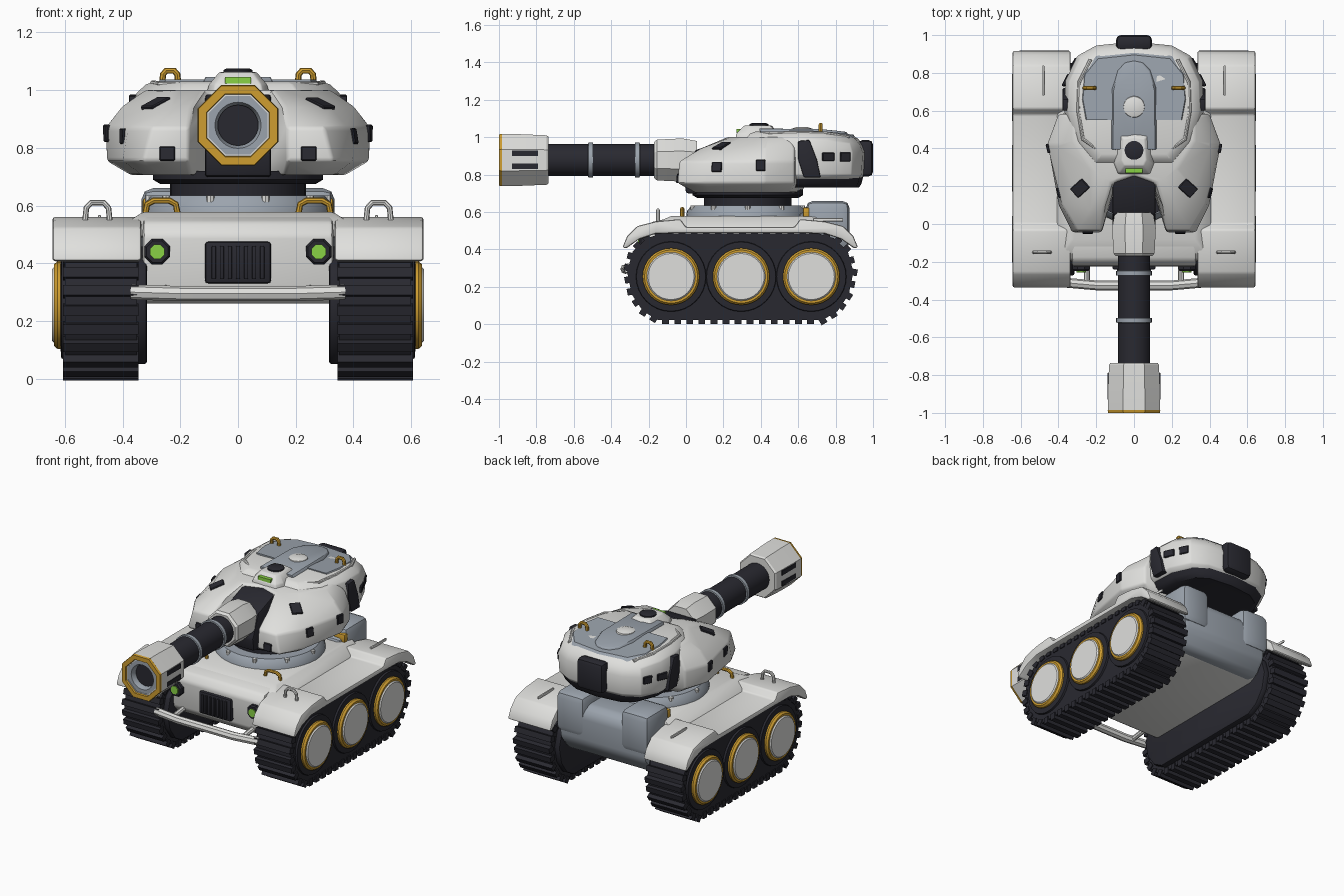
import bpy, bmesh, math
from mathutils import Vector, Matrix

if "Cube" in bpy.data.objects:
    bpy.data.objects.remove(bpy.data.objects["Cube"])

def material(name, r, g, b):
    m = bpy.data.materials.new(name)
    m.diffuse_color = (r, g, b, 1)
    m.use_nodes = True
    m.node_tree.nodes["Principled BSDF"].inputs["Base Color"].default_value = m.diffuse_color
    return m

WHITE = material("white paint", .74, .74, .72)
DARK = material("dark rubber", .022, .022, .030)
GREY = material("blue grey metal", .33, .37, .42)
GOLD = material("golden yellow", .62, .34, .03)
GREEN = material("green light", .25, .65, .06)

def finish(name, bm, mat, bevel=0, segs=2):
    bmesh.ops.recalc_face_normals(bm, faces=bm.faces)
    me = bpy.data.meshes.new(name)
    bm.to_mesh(me)
    bm.free()
    me.materials.append(mat)
    ob = bpy.data.objects.new(name, me)
    bpy.context.collection.objects.link(ob)
    if bevel:
        b = ob.modifiers.new("bevel", 'BEVEL')
        b.width, b.segments, b.limit_method, b.angle_limit = bevel, segs, 'ANGLE', .5
    return ob

def add_box(bm, matrix, size):
    bmesh.ops.create_cube(bm, size=1, matrix=matrix @ Matrix.Diagonal((*size, 1)))

def box(name, lo, hi, mat, bevel=0):
    bm = bmesh.new()
    lo, hi = Vector(lo), Vector(hi)
    add_box(bm, Matrix.Translation((lo + hi) / 2), hi - lo)
    return finish(name, bm, mat, bevel)

def skin(name, rings, mat, bevel=0, closed=False):
    """Joins rings of equal point count with quads, capped or closed into a loop."""
    bm = bmesh.new()
    vs = [[bm.verts.new(p) for p in r] for r in rings]
    n = len(vs[0])
    for k in range(len(vs) if closed else len(vs) - 1):
        a, b = vs[k], vs[(k + 1) % len(vs)]
        for i in range(n):
            j = (i + 1) % n
            bm.faces.new((a[i], a[j], b[j], b[i]))
    if not closed:
        bm.faces.new(vs[0])
        bm.faces.new(vs[-1])
    return finish(name, bm, mat, bevel)

def prism(name, prof, x0, x1, mat, bevel=0):
    return skin(name, [[(x, y, z) for y, z in prof] for x in (x0, x1)], mat, bevel)

def mirrored(half):
    return half + [(-x, y) for x, y in reversed(half) if x > 0]

def loft(name, layers, mat, bevel=0):
    """Layers are (z, half outline); the rear roof slopes gently down."""
    def drop(y, z):
        return z - (max(0, y - .72) * .13 if z > .98 else 0)
    return skin(name, [[(x, y, drop(y, z)) for x, y in mirrored(h)] for z, h in layers], mat, bevel)

def lathe(name, prof, n, centre, axis, mat, closed=False, phase=0):
    c = Vector(centre)
    def put(r, t, a):
        u, v = r * math.cos(a), r * math.sin(a)
        return c + Vector({'X': (t, u, v), 'Y': (u, t, v), 'Z': (u, v, t)}[axis])
    rings = [[put(r, t, phase + i * math.tau / n) for i in range(n)] for r, t in prof]
    return skin(name, rings, mat, closed=closed)

def tube(name, pts, r, mat):
    cu = bpy.data.curves.new(name, 'CURVE')
    cu.dimensions, cu.bevel_depth, cu.bevel_resolution, cu.use_fill_caps = '3D', r, 2, True
    sp = cu.splines.new('POLY')
    sp.points.add(len(pts) - 1)
    for p, q in zip(sp.points, pts):
        p.co = (*q, 1)
    cu.materials.append(mat)
    ob = bpy.data.objects.new(name, cu)
    bpy.context.collection.objects.link(ob)

def hook(name, x, y, z, w, h, r, mat):
    tube(name, [(x + dx * w, y, z + dz * h) for dx, dz in
                ((-.5, 0), (-.45, .7), (-.25, 1), (.25, 1), (.45, .7), (.5, 0))], r, mat)

def plate(name, target, origin, direction, w, h, mat, t=.016):
    """Thin plate laid on the surface that a ray hits."""
    bpy.context.view_layer.update()
    ok, loc, nor, _ = target.ray_cast(Vector(origin), Vector(direction))
    if ok:
        bm = bmesh.new()
        add_box(bm, Matrix.Translation(loc) @ nor.to_track_quat('Z', 'Y').to_matrix().to_4x4(), (w, h, t))
        finish(name, bm, mat, .004, 1)

# Hull, deck and rear engine block
prism("hull", [(-.16, .26), (-.21, .31), (-.225, .50), (-.19, .545), (-.1, .565), (.7, .565), (.8, .30), (.72, .26)],
      -.33, .33, WHITE, .015)
loft("deck", [(.49, [(0, -.2), (.43, -.2), (.43, .7), (0, .7)]), (.53, [(0, -.19), (.40, -.19), (.40, .7), (0, .7)]),
              (.578, [(0, -.08), (.33, -.08), (.33, .7), (0, .7)])], WHITE, .012)
prism("engine_block", [(.6, .265), (.79, .265), (.86, .36), (.865, .55), (.82, .60), (.6, .60)], -.315, .315, GREY, .03)
box("front_grille", (-.115, -.242, .33), (.115, -.2, .475), DARK, .012)
for i in range(7):
    x = -.084 + i * .028
    box("grille_rib", (x - .007, -.252, .345), (x + .007, -.23, .46), DARK, .003)
tube("bumper", [(-.37, -.31, .30), (-.2, -.325, .295), (.2, -.325, .295), (.37, -.31, .30)], .026, WHITE)

# Track loop, mirrored front to back about y = .29
half = [(.44, .022), (.52, .07), (.58, .16), (.605, .28), (.575, .39), (.5, .46), (.42, .485)]
loop = [(.29 + d, z) for d, z in half] + [(.29 - d, z) for d, z in reversed(half)]
inner = [(.29 + (y - .29) * .93, .26 + (z - .26) * .88) for y, z in loop]
lens = [math.dist(loop[i], loop[(i + 1) % len(loop)]) for i in range(len(loop))]
# Fender section, front half mirrored to the rear
fo = [(-.34, .41), (-.315, .47), (-.26, .525), (-.16, .55), (-.03, .562), (.0, .52)]
fi = [(.0, .488), (-.16, .485), (-.25, .455), (-.32, .405)]
fender = fo + [(.58 - y, z) for y, z in reversed(fo)] + [(.58 - y, z) for y, z in reversed(fi)] + fi

for s in (-1, 1):
    prism("track_belt", loop, s * .35, s * .60, DARK)
    prism("track_inner_wall", inner, s * .315, s * .36, DARK, .01)
    bm = bmesh.new()
    N = 46
    for k in range(N):
        d = sum(lens) * k / N
        i = 0
        while d > lens[i]:
            d -= lens[i]
            i += 1
        a, b = Vector(loop[i]), Vector(loop[(i + 1) % len(loop)])
        p, t = a.lerp(b, d / lens[i]), b - a
        add_box(bm, Matrix.Translation((s * .475, p.x, p.y)) @ Matrix.Rotation(math.atan2(t.y, t.x), 4, 'X'),
                (.262, .036, .043))
    finish("track_treads", bm, DARK)
    # Road wheels
    for y in (-.08, .295, .67):
        c = (0, y, .255)
        lathe("wheel_housing", [(.19, s * .59), (.185, s * .612), (.15, s * .615)], 32, c, 'X', DARK)
        lathe("wheel_rim", [(.152, s * .60), (.152, s * .625), (.142, s * .637), (.125, s * .637), (.125, s * .6)],
              32, c, 'X', GOLD, True)
        lathe("wheel_cap", [(.13, s * .6), (.13, s * .638), (.123, s * .645)], 32, c, 'X', WHITE)
    # Fender and its fittings
    prism("fender", fender, s * .335, s * .643, WHITE, .014)
    hook("fender_handle", s * .487, -.15, .55, .085, .06, .010, WHITE)
    box("rear_fender_rib", (s * .48 - .005, .68, .55), (s * .48 + .005, .84, .567), WHITE, .003)
    hook("deck_hook", s * .265, -.02, .575, .11, .042, .011, GOLD)
    # Headlights
    x = s * .28
    o = math.radians(22.5)
    lathe("headlight_box", [(.048, -.2), (.048, -.24), (.04, -.25)], 8, (x, 0, .44), 'Y', DARK, phase=o)
    lathe("headlight", [(.027, -.24), (.027, -.256)], 8, (x, 0, .44), 'Y', GREEN, phase=o)
    tube("bumper_strut", [(s * .25, -.2, .31), (s * .25, -.32, .295)], .016, WHITE)
    # Rear engine pods with yellow latches
    box("engine_pod", (min(s * .13, s * .335), .64, .40), (max(s * .13, s * .335), .875, .66), GREY, .04)
    box("engine_latch", (s * .29 - .04, .625, .57), (s * .29 + .04, .66, .625), GOLD, .008)

# Turret ring
R = (0, .33, 0)
lathe("ring_base", [(.33, .57), (.325, .605), (.30, .635)], 40, R, 'Z', GREY)
lathe("ring_bearing", [(.235, .62), (.235, .69)], 40, R, 'Z', DARK)
lathe("ring_collar", [(.27, .675), (.295, .69), (.295, .72)], 40, R, 'Z', DARK)
for k in range(10):
    a = k * math.tau / 10
    lathe("ring_bolt", [(.014, .62), (.014, .642)], 8, (.308 * math.cos(a), .33 + .308 * math.sin(a), -.008), 'Z', WHITE)

# Turret front with two cheeks around the gun
cheeks = loft("turret_cheeks", [
    (.705, [(0, .2), (.10, .17), (.16, .05), (.27, .05), (.33, .14), (.37, .40), (.33, .56), (0, .62)]),
    (.755, [(0, .2), (.11, .17), (.17, -.045), (.33, -.045), (.40, .10), (.455, .42), (.40, .58), (0, .64)]),
    (.87, [(0, .2), (.11, .18), (.17, -.035), (.30, -.035), (.38, .10), (.46, .42), (.40, .58), (0, .64)]),
    (.94, [(0, .24), (.10, .2), (.16, .08), (.23, .08), (.32, .18), (.405, .42), (.37, .58), (0, .64)]),
    (1.0, [(0, .26), (.09, .23), (.12, .22), (.16, .24), (.23, .30), (.32, .44), (.32, .56), (0, .6)])], WHITE, .012)

# Turret rear pod
outline = [(0, .3), (.22, .3), (.32, .42), (.37, .6), (.362, .76), (.30, .89), (.2, .945), (0, .965)]
def scaled(f, g=None):
    return [(x * f, .62 + (y - .62) * (g or f)) for x, y in outline]
pod = loft("turret_rear", [(.775, scaled(.92)), (.80, scaled(.98)), (.92, scaled(1)), (.99, scaled(.95)),
                           (1.02, scaled(.86)), (1.03, scaled(.78))], WHITE, .006)
loft("turret_rear_base", [(.73, scaled(.78, .88)), (.75, scaled(.87, .92)), (.79, scaled(.93, .95))], DARK)
loft("roof_panel", [(1.02, [(0, .55), (.26, .55), (.28, .66), (.27, .8), (.2, .89), (0, .91)]),
                    (1.036, [(0, .55), (.25, .55), (.27, .66), (.26, .79), (.19, .875), (0, .895)])], GREY)
arch = [(.125, .40), (.12, .72), (.09, .82), (.05, .86)]
loft("roof_hatch", [(1.02, [(0, .40)] + arch + [(0, .87)]),
                    (1.046, [(0, .40)] + [(x * .9, y - .01) for x, y in arch] + [(0, .86)])], GREY, .005)
lathe("hatch_dome", [(.06, 1.03), (.055, 1.046), (.03, 1.054)], 20, (0, .62, 0), 'Z', WHITE)
box("rear_hatch", (-.095, .92, .79), (.095, 1.0, .985), DARK, .025)

for s in (-1, 1):
    tube("roof_rail", [(s * x, y, z) for x, y, z in ((.2, .4, 1.02), (.27, .45, 1.02), (.295, .6, 1.024),
                                                     (.29, .75, 1.02), (.23, .87, 1.0))], .010, WHITE)
    hook("roof_hook", s * .235, .72, 1.025, .055, .042, .011, GOLD)
    prism("side_strap", [(.60, .98), (.66, .985), (.70, .88), (.72, .785), (.63, .785), (.60, .88)],
          s * .33, s * .378, DARK, .006)
    plate("side_vent", pod, (s * 2, .76, .895), (-s, 0, 0), .07, .045, DARK)
    plate("rear_side_vent", pod, (s * 2, .85, .895), (-s, 0, 0), .06, .05, DARK)
    plate("top_window", cheeks, (s * .285, .19, 2), (0, 0, -1), .065, .09, DARK)
    plate("front_window", cheeks, (s * .245, -2, .78), (0, 1, 0), .055, .05, DARK)
    plate("side_window", cheeks, (s * 2, .165, .84), (-s, 0, 0), .055, .055, DARK)
    plate("flank_window", cheeks, (s * 2, .40, .85), (-s, 0, 0), .05, .06, DARK)

# Roof sensor
loft("sensor", [(.97, [(0, .26), (.09, .26), (.115, .32), (.10, .5), (0, .5)]),
                (1.02, [(0, .27), (.08, .27), (.10, .32), (.09, .49), (0, .49)]),
                (1.062, [(0, .31), (.05, .31), (.065, .34), (.055, .45), (0, .46)])], WHITE, .006)
lathe("sensor_lens", [(.05, 1.05), (.05, 1.07), (.04, 1.075)], 20, (0, .39, 0), 'Z', DARK)
box("sensor_light", (-.045, .270, 1.023), (.045, .30, 1.045), GREEN)

# Gun, lathed along y
G = (0, 0, .878)
O = math.radians(22.5)
prism("gun_mantlet", [(.0, .70), (-.01, .78), (.05, .93), (.2, .985), (.3, .985), (.3, .69)], -.115, .115, DARK, .012)
lathe("gun_collar", [(.105, -.17), (.118, -.155), (.125, -.02), (.11, .06)], 8, G, 'Y', WHITE, phase=O)
lathe("gun_barrel", [(.086, -.76), (.086, -.1)], 32, G, 'Y', DARK)
for y in (-.51, -.26):
    lathe("barrel_band", [(.08, y - .014), (.094, y - .012), (.094, y + .012), (.08, y + .014)], 32, G, 'Y', GREY, True)
lathe("muzzle", [(.08, -.735), (.135, -.735), (.143, -.745), (.15, -.90), (.15, -.988), (.11, -.988), (.11, -.90),
                 (.08, -.90)], 8, G, 'Y', WHITE, True, O)
lathe("muzzle_face", [(.151, -.985), (.148, -1.0), (.118, -1.0), (.112, -.97), (.14, -.97)], 8, G, 'Y', GOLD, True, O)
lathe("muzzle_liner", [(.116, -.96), (.112, -.985), (.08, -.985), (.07, -.96), (.07, -.92)], 32, G, 'Y', GREY, True)
lathe("bore", [(.075, -.95), (.075, -.92)], 32, G, 'Y', DARK)
for s in (-1, 1):
    for z in (.845, .915):
        box("muzzle_slot", (s * .137 - .004, -.93, z - .015), (s * .137 + .004, -.79, z + .015), DARK)

# Convert tubes to meshes and smooth soft edges
bpy.ops.object.select_all(action='SELECT')
bpy.context.view_layer.objects.active = bpy.data.objects["hull"]
bpy.ops.object.convert(target='MESH')
bpy.ops.object.shade_smooth_by_angle(angle=math.radians(32))
